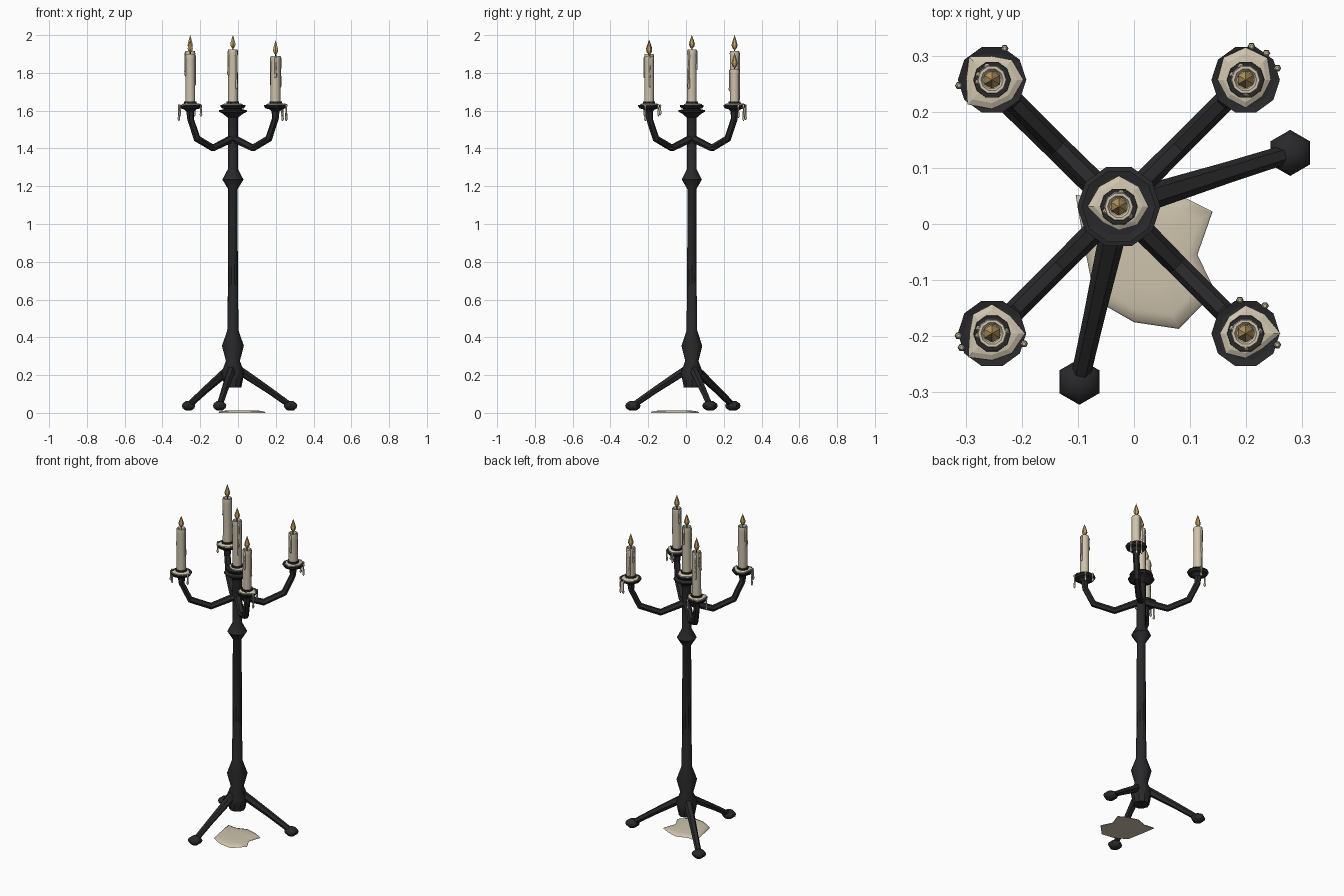
import bpy, bmesh, math
from mathutils import Vector

if "Cube" in bpy.data.objects:
    bpy.data.objects.remove(bpy.data.objects["Cube"])

AX = Vector((-0.027, 0.031, 0))          # axis of the stand


def material(name, rgb):
    m = bpy.data.materials.new(name)
    m.diffuse_color = (*rgb, 1)
    m.use_nodes = True
    m.node_tree.nodes["Principled BSDF"].inputs["Base Color"].default_value = m.diffuse_color
    return m


IRON = material("dark iron", (0.022, 0.022, 0.024))
WAX = material("cream wax", (0.62, 0.55, 0.42))
FLAME = material("amber flame", (0.55, 0.36, 0.13))


def finish(name, bm, mat, smooth=None):
    bmesh.ops.recalc_face_normals(bm, faces=bm.faces)
    me = bpy.data.meshes.new(name)
    bm.to_mesh(me)
    bm.free()
    me.materials.append(mat)
    ob = bpy.data.objects.new(name, me)
    bpy.context.collection.objects.link(ob)
    if smooth:
        bpy.ops.object.select_all(action='DESELECT')
        ob.select_set(True)
        bpy.context.view_layer.objects.active = ob
        bpy.ops.object.shade_smooth_by_angle(angle=math.radians(smooth))
    return ob


def loft(name, rings, mat, smooth=None):
    """Skin a list of equal-length point rings and cap both ends."""
    bm = bmesh.new()
    vs = [[bm.verts.new(p) for p in r] for r in rings]
    n = len(rings[0])
    for a, b in zip(vs, vs[1:]):
        for i in range(n):
            j = (i + 1) % n
            bm.faces.new((a[i], a[j], b[j], b[i]))
    bm.faces.new(vs[0])
    bm.faces.new(vs[-1])
    return finish(name, bm, mat, smooth)


def lathe(name, profile, x, y, sides, mat, smooth=None, turn=0.0):
    rings = [[(x + r * math.cos(turn + math.tau * i / sides),
               y + r * math.sin(turn + math.tau * i / sides), z)
              for i in range(sides)] for r, z in profile]
    return loft(name, rings, mat, smooth)


def limb(name, angle, path, mat, sides=6):
    """Tube in a vertical plane; path holds (distance, height, radius)."""
    out = Vector((math.cos(angle), math.sin(angle), 0))
    side = Vector((-out.y, out.x, 0))
    pts = [AX + out * d + Vector((0, 0, z)) for d, z, r in path]
    rings = []
    for k, p in enumerate(pts):
        t = Vector()
        if k:
            t += (p - pts[k - 1]).normalized()
        if k < len(pts) - 1:
            t += (pts[k + 1] - p).normalized()
        up = t.normalized().cross(side)
        r = path[k][2]
        rings.append([p + side * r * math.cos(math.tau * i / sides)
                      + up * r * math.sin(math.tau * i / sides) for i in range(sides)])
    return loft(name, rings, mat)


# turned central column
lathe("column", [(0.045, 0.135), (0.053, 0.175), (0.06, 0.215), (0.037, 0.275), (0.058, 0.355),
                 (0.03, 0.435), (0.026, 0.70), (0.025, 1.185), (0.056, 1.235), (0.027, 1.29),
                 (0.027, 1.58), (0.035, 1.60)], AX.x, AX.y, 10, IRON, 35)

# three legs with flattened hexagonal feet
for k, deg in enumerate((17.4, 137.3, 257.3)):
    a = math.radians(deg)
    limb(f"leg_{k}", a, [(0.02, 0.235, 0.024), (0.08, 0.197, 0.023),
                         (0.2, 0.12, 0.019), (0.315, 0.042, 0.017)], IRON)
    lathe(f"foot_{k}", [(0.018, 0.013), (0.036, 0.025), (0.041, 0.038), (0.036, 0.05), (0.016, 0.063)],
          AX.x + 0.32 * math.cos(a), AX.y + 0.32 * math.sin(a), 6, IRON, 50, math.pi / 6)


def candle(tag, x, y, top, tip, plate_r, wax_radii, runs):
    # iron drip plate and socket
    s = plate_r / 0.06
    lathe(f"plate_{tag}", [(0.02, 1.595), (0.032 * s, 1.607), (0.052 * s, 1.612), (plate_r, 1.622),
                           (plate_r, 1.629), (0.048 * s, 1.626), (0.034, 1.627), (0.033, 1.648),
                           (0.02, 1.648)], x, y, 10, IRON)
    # irregular wax pool on the plate
    n = len(wax_radii)
    ring = lambda f, z: [(x + f * r * math.cos(math.tau * i / n),
                          y + f * r * math.sin(math.tau * i / n), z)
                         for i, r in enumerate(wax_radii)]
    loft(f"wax_pool_{tag}", [ring(1, 1.626), ring(1, 1.633), ring(0.8, 1.638), ring(0.5, 1.640)], WAX)
    # candle with hollow top
    lathe(f"candle_{tag}", [(0.026, 1.635), (0.0255, top - 0.03), (0.027, top - 0.012), (0.025, top),
                            (0.02, top), (0.016, top - 0.008), (0.004, top - 0.01)],
          x, y, 10, WAX, 40)
    lathe(f"wick_{tag}", [(0.003, top - 0.012), (0.003, top + 0.015)], x, y, 6, IRON)
    # teardrop flame
    h = tip - top - 0.006
    lathe(f"flame_{tag}", [(r, top + 0.006 + f * h) for r, f in
                           ((0.003, 0), (0.013, 0.17), (0.016, 0.33), (0.011, 0.58), (0.005, 0.82), (0.0005, 1))],
          x, y, 6, FLAME, None, math.pi / 6)
    # wax runs down the candle side
    for k, (deg, length) in enumerate(runs):
        a = math.radians(deg)
        lathe(f"wax_run_{tag}_{k}", [(0.002, top - length - 0.008), (0.007, top - length),
                                     (0.005, top - length * 0.6), (0.006, top - 0.012), (0.002, top - 0.002)],
              x + 0.025 * math.cos(a), y + 0.025 * math.sin(a), 6, WAX, 60)


def drip(name, x, y, deg, low):
    # hanging wax drop at the plate rim
    a = math.radians(deg)
    lathe(name, [(0.002, low), (0.007, low + 0.009), (0.005, low + 0.03), (0.004, 1.61),
                 (0.006, 1.628), (0.003, 1.633)],
          x + 0.06 * math.cos(a), y + 0.06 * math.sin(a), 6, WAX, 60)


# centre candle
lathe("centre_collar", [(0.03, 1.565), (0.055, 1.585), (0.074, 1.594), (0.074, 1.602), (0.03, 1.612)],
      AX.x, AX.y, 10, IRON)
candle("centre", AX.x, AX.y, 1.923, 2.0, 0.066,
       (0.053, 0.05, 0.055, 0.05, 0.056, 0.04, 0.042, 0.046), [(200, 0.13), (320, 0.2), (80, 0.1)])

# four arms: direction signs, candle top, flame tip, pool outline, drips (angle, low end)
ARMS = {
    "back_left": (-1, 1, 1.915, 2.0, (0.056, 0.05, 0.042, 0.058, 0.046, 0.062, 0.052, 0.05),
                  [(68, 1.57), (190, 1.56)]),
    "back_right": (1, 1, 1.82, 1.905, (0.045, 0.055, 0.058, 0.056, 0.05, 0.046, 0.05, 0.042),
                   [(80, 1.55), (20, 1.56), (52, 1.545)]),
    "front_left": (-1, -1, 1.90, 1.975, (0.059, 0.045, 0.052, 0.048, 0.04, 0.06, 0.048, 0.05),
                   [(184, 1.545), (342, 1.57), (205, 1.57)]),
    "front_right": (1, -1, 1.89, 1.972, (0.062, 0.048, 0.05, 0.042, 0.046, 0.05, 0.044, 0.04),
                    [(100, 1.575), (55, 1.57), (340, 1.545)]),
}
for tag, (sx, sy, top, tip, pool, drips) in ARMS.items():
    q = math.sqrt(2)
    limb(f"arm_{tag}", math.atan2(sy, sx),
         [(0.0, 1.455, 0.021), (0.106 * q, 1.402, 0.019), (0.19 * q, 1.452, 0.019),
          (0.224 * q, 1.555, 0.018), (0.226 * q, 1.602, 0.022)], IRON)
    x, y = AX.x + 0.226 * sx, AX.y + 0.226 * sy
    candle(tag, x, y, top, tip, 0.061, pool, [(sx * 40 + 230, 0.11), (sy * 50 + 60, 0.16), (160, 0.08)])
    for k, (deg, low) in enumerate(drips):
        drip(f"wax_drip_{tag}_{k}", x, y, deg, low)

# spilled wax on the floor
SPILL = [(-0.104, 0.052), (-0.09, -0.03), (-0.07, -0.135), (0.0, -0.175), (0.08, -0.187), (0.145, -0.12),
         (0.113, -0.055), (0.14, 0.022), (0.085, 0.05), (0.02, 0.068), (-0.045, 0.045)]
C = Vector((0.02, -0.06))
level = lambda f, z: [(*(C + (Vector(p) - C) * f), z) for p in SPILL]
loft("floor_wax", [level(1, 0), level(0.97, 0.006), level(0.8, 0.011), level(0.45, 0.013)], WAX, 60)
